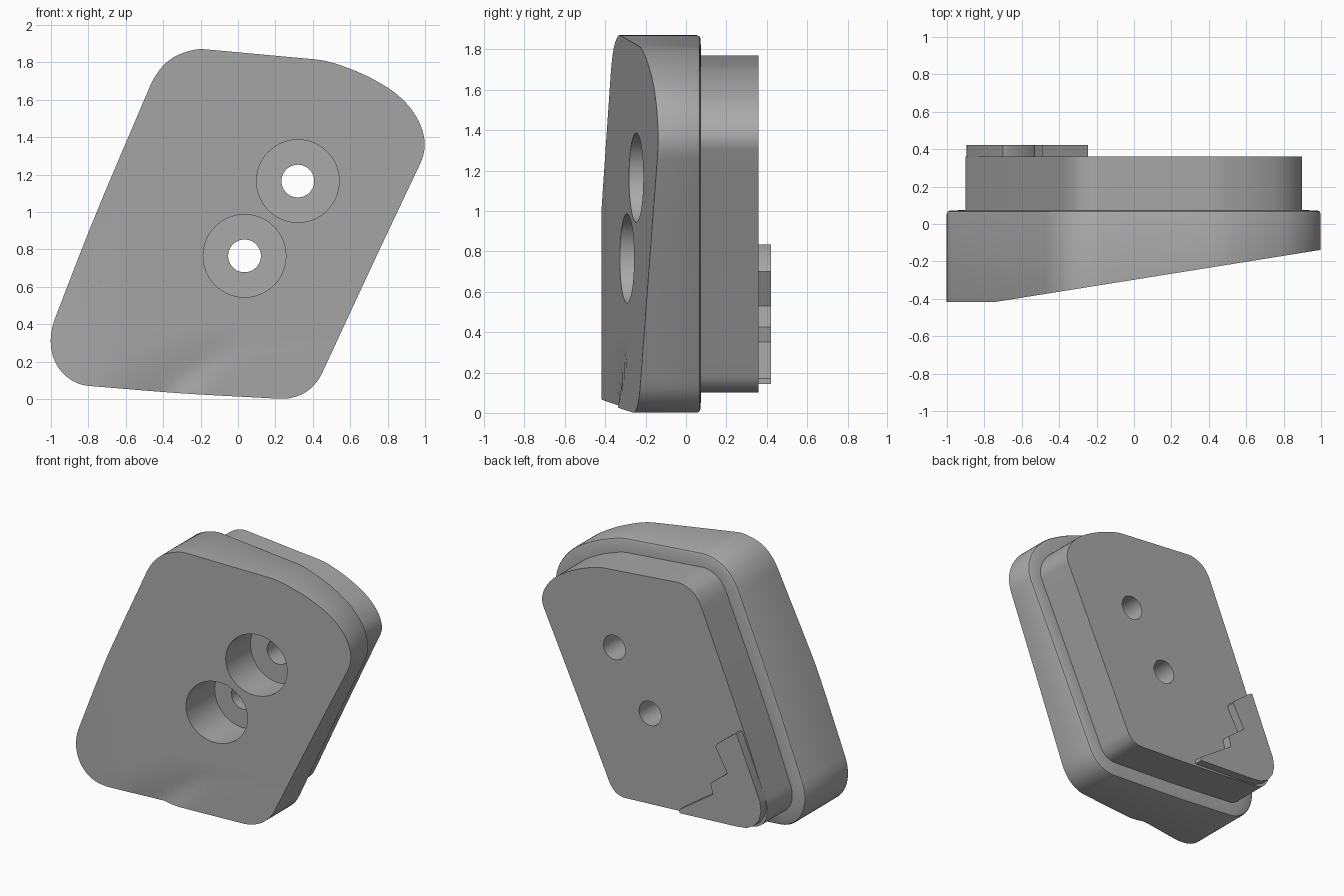
import bpy, bmesh
from math import pi
from mathutils import Vector

if "Cube" in bpy.data.objects:
    bpy.data.objects.remove(bpy.data.objects["Cube"], do_unlink=True)

grey = bpy.data.materials.new("plain grey")
grey.use_nodes = True
COLOUR = (0.4, 0.4, 0.4, 1)
grey.diffuse_color = COLOUR
grey.node_tree.nodes["Principled BSDF"].inputs["Base Color"].default_value = COLOUR

# Rounded, leaning outline in x and z
OUTLINE = [(-.18, 1.87), (-.28, 1.855), (-.37, 1.81), (-.43, 1.745), (-.48, 1.65),
           (-.79, .915), (-.975, .44), (-1, .34), (-.997, .26), (-.965, .175),
           (-.905, .11), (-.8, .07), (-.3, .03), (.19, .003), (.28, .005),
           (.36, .035), (.42, .09), (.46, .16), (.72, .72), (.975, 1.26),
           (.998, 1.35), (.985, 1.44), (.94, 1.53), (.86, 1.62), (.74, 1.7),
           (.6, 1.765), (.42, 1.815)]


def smooth_loop(points, steps=4):
    """Closed curve through the points, with tangents scaled to each span."""
    pts = [Vector(p) for p in points]
    n = len(pts)
    tangents = [((pts[(i + 1) % n] - pts[i]).normalized() * (pts[i] - pts[i - 1]).length
                 + (pts[i] - pts[i - 1]).normalized() * (pts[(i + 1) % n] - pts[i]).length).normalized()
                for i in range(n)]
    # long straight sides set the direction at their ends
    for i in range(n):
        a, b = pts[i] - pts[i - 1], pts[(i + 1) % n] - pts[i]
        if a.length > 2 * b.length:
            tangents[i] = a.normalized()
        elif b.length > 2 * a.length:
            tangents[i] = b.normalized()
    out = []
    for i in range(n):
        p, q = pts[i], pts[(i + 1) % n]
        length = (q - p).length / 3
        c, d = p + tangents[i] * length, q - tangents[(i + 1) % n] * length
        for k in range(steps):
            t = k / steps
            u = 1 - t
            out.append(p * u**3 + c * 3 * u * u * t + d * 3 * u * t * t + q * t**3)
    return out


def inset(loop, amount):
    """Move a counter-clockwise loop inwards."""
    out = []
    for i, p in enumerate(loop):
        t = (loop[(i + 1) % len(loop)] - loop[i - 1]).normalized()
        out.append(p + Vector((-t.y, t.x)) * amount)
    return out


def loft(rings):
    """Closed solid through rings of (loop, y)."""
    bm = bmesh.new()
    rows = [[bm.verts.new((p.x, y, p.y)) for p in loop] for loop, y in rings]
    for a, b in zip(rows, rows[1:]):
        for i in range(len(a)):
            j = (i + 1) % len(a)
            bm.faces.new((a[i], a[j], b[j], b[i]))
    bm.faces.new(rows[0])
    bm.faces.new(rows[-1])
    bmesh.ops.recalc_face_normals(bm, faces=bm.faces)
    return bm


def finish(bm, name):
    mesh = bpy.data.meshes.new(name)
    bm.to_mesh(mesh)
    bm.free()
    mesh.materials.append(grey)
    ob = bpy.data.objects.new(name, mesh)
    bpy.context.collection.objects.link(ob)
    return ob


def select(ob):
    bpy.ops.object.select_all(action='DESELECT')
    ob.select_set(True)
    bpy.context.view_layer.objects.active = ob


def front_depth(x, z):
    """Sloping front with a shallow crease near the bottom edge."""
    y = -.418 + .16 * max(0, x + .75)
    side = (x + .35) * .62 - (z - .05) * .78      # distance across the crease
    fade = max(0, 1 - z / .36)
    dent = max(0, 1 + side / .25) if side < 0 else max(0, 1 - side / .07)
    return y + .035 * fade * dent


# Body: thick front block stepping in to the rear plug
outer = smooth_loop(OUTLINE)
plug = inset(outer, .1)
FRONT = -.6
bm = loft([(outer, FRONT), (outer, .055), (inset(outer, .005), .066),
           (inset(outer, .018), .072), (plug, .075), (plug, .36)])


def cut_front(co, normal):
    faces = [f for f in bm.faces if all(v.co.y < FRONT + .01 for v in f.verts)]
    geom = faces + list({e for f in faces for e in f.edges}) + list({v for f in faces for v in f.verts})
    bmesh.ops.bisect_plane(bm, geom=geom, plane_co=co, plane_no=normal)


cut_front((-.75, 0, 0), (1, 0, 0))
for k in range(12):
    cut_front((-.6 + k * .06, 0, 0), (1, 0, 0))
for k in range(8):
    cut_front((0, 0, .06 + k * .05), (0, 0, 1))
for v in bm.verts:
    if v.co.y < FRONT + .01:
        v.co.y = front_depth(v.co.x, v.co.z)
body = finish(bm, "body")


# Two counterbored screw holes
def bore(x, z, radius, y0, y1):
    bpy.ops.mesh.primitive_cylinder_add(vertices=64, radius=radius, depth=y1 - y0,
                                        location=(x, (y0 + y1) / 2, z), rotation=(pi / 2, 0, 0))
    cutter = bpy.context.object
    cutter.name = "hole_cutter"
    cutter.hide_render = True
    cutter.data.materials.append(grey)
    mod = body.modifiers.new("hole", 'BOOLEAN')
    mod.operation = 'DIFFERENCE'
    mod.solver = 'EXACT'
    mod.object = cutter
    select(body)
    bpy.ops.object.modifier_apply(modifier=mod.name)
    bpy.data.objects.remove(cutter, do_unlink=True)


for x, z in ((.32, 1.165), (.035, .765)):
    bore(x, z, .221, -.8, 0)
    bore(x, z, .0875, -.1, .6)

# Raised notched plate on the lower corner of the plug's rear face
PLATE = [(-.7, .835), (-.885, .40), (-.895, .33), (-.88, .265), (-.84, .21), (-.78, .178),
         (-.7, .168), (-.245, .143), (-.245, .17), (-.51, .35), (-.49, .425),
         (-.625, .53), (-.53, .7), (-.545, .725), (-.68, .83)]
notch = [Vector(p) for p in PLATE]
plate = finish(loft([(notch, .355), (notch, .422)]), "notched_plate")

for ob in (body, plate):
    select(ob)
    bpy.ops.object.shade_smooth_by_angle(angle=pi / 6)
